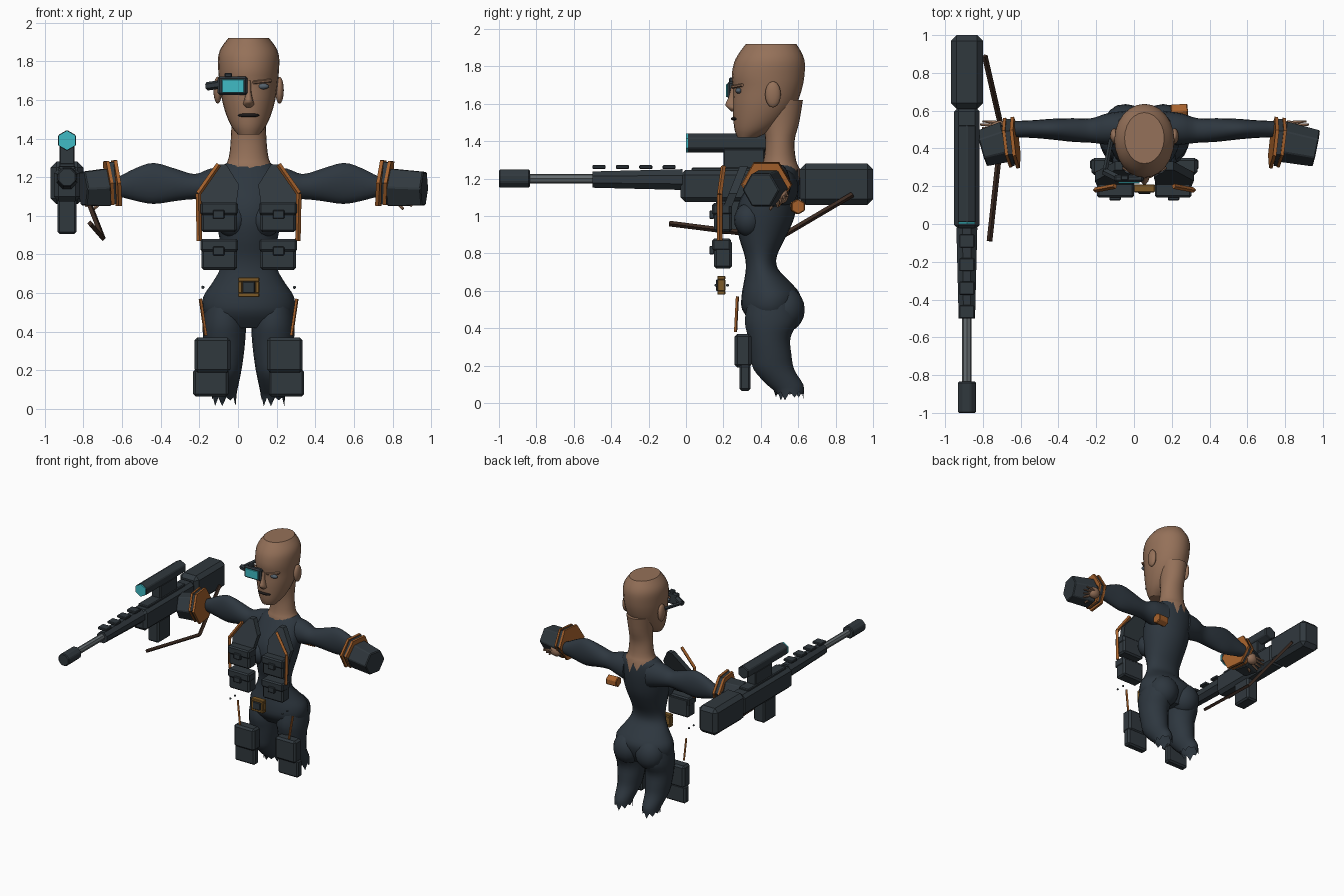
import bpy, bmesh, math
from mathutils import Vector

cube = bpy.data.objects.get("Cube")
if cube:
    bpy.data.objects.remove(cube)

CX = 0.055   # body centre line
GX = -0.885  # rifle centre line


def material(name, *rgb):
    m = bpy.data.materials.new(name)
    m.use_nodes = True
    m.diffuse_color = (*rgb, 1)
    m.node_tree.nodes["Principled BSDF"].inputs["Base Color"].default_value = (*rgb, 1)
    return m


SUIT = material("suit navy", .027, .038, .050)
GEAR = material("gear slate", .030, .040, .048)
SKIN = material("skin tan", .30, .165, .10)
ORANGE = material("strap orange", .38, .12, .025)
TEAL = material("lens teal", .05, .50, .56)
BRASS = material("buckle brass", .20, .10, .02)
BROWN = material("sling brown", .045, .024, .016)
STEEL = material("barrel steel", .13, .15, .16)
BLACK = material("lip black", .012, .010, .010)
EYE = material("eye grey", .09, .12, .15)


def finish(name, bm, mat, smooth=False, bevel=0):
    bmesh.ops.recalc_face_normals(bm, faces=bm.faces)
    for f in bm.faces:
        f.smooth = smooth and len(f.verts) < 5
    me = bpy.data.meshes.new(name)
    bm.to_mesh(me)
    bm.free()
    me.materials.append(mat)
    ob = bpy.data.objects.new(name, me)
    bpy.context.collection.objects.link(ob)
    if bevel:
        mod = ob.modifiers.new("chamfer", "BEVEL")
        mod.width, mod.segments = bevel, 1
    return ob


def spline(rings, steps=3):
    """Catmull-Rom interpolation between cross-sections."""
    out = []
    for i in range(len(rings) - 1):
        quad = zip(rings[max(i - 1, 0)], rings[i], rings[i + 1], rings[min(i + 2, len(rings) - 1)])
        quad = list(quad)
        for k in range(steps):
            t = k / steps
            out.append([b + .5 * t * (c - a + t * (2 * a - 5 * b + 4 * c - d + t * (3 * (b - c) + d - a)))
                        for a, b, c, d in quad])
    return out + [rings[-1]]


def loft(name, rings, mat, axis="z", n=24, jag=0):
    """Elliptic sections (position, a0, a1, b0, b1) skinned along an axis; jag frays the first one."""
    bm, loops = bmesh.new(), []
    for j, (t, a0, a1, b0, b1) in enumerate(spline(rings)):
        loop = []
        for i in range(n):
            ang = math.tau * i / n
            a = (a0 + a1 + (a1 - a0) * math.cos(ang)) / 2
            b = (b0 + b1 + (b1 - b0) * math.sin(ang)) / 2
            p = t - jag * (i % 2) * (1 + i % 3) / 2 if j == 0 else t
            loop.append(bm.verts.new((a, b, p) if axis == "z" else (p, a, b)))
        loops.append(loop)
    for lo, hi in zip(loops, loops[1:]):
        for i in range(n):
            bm.faces.new((lo[i - 1], lo[i], hi[i], hi[i - 1]))
    if not jag:
        bm.faces.new(loops[0])
    bm.faces.new(loops[-1])
    return finish(name, bm, mat, True)


def box(name, x0, x1, y0, y1, z0, z1, mat, bevel=.01):
    bm = bmesh.new()
    bmesh.ops.create_cube(bm, size=1)
    for v in bm.verts:
        v.co = ((x0 + x1) / 2 + v.co.x * (x1 - x0), (y0 + y1) / 2 + v.co.y * (y1 - y0),
                (z0 + z1) / 2 + v.co.z * (z1 - z0))
    return finish(name, bm, mat, False, bevel)


def rod(name, p, q, r, mat, n=6, r2=None, turn=0, bevel=0):
    p, q = Vector(p), Vector(q)
    bm = bmesh.new()
    bmesh.ops.create_cone(bm, cap_ends=True, segments=n, radius1=r, radius2=r if r2 is None else r2,
                          depth=(q - p).length)
    quat = (q - p).to_track_quat("Z", "Y")
    for v in bm.verts:
        c, s = math.cos(turn), math.sin(turn)
        v.co = (p + q) / 2 + quat @ Vector((v.co.x * c - v.co.y * s, v.co.x * s + v.co.y * c, v.co.z))
    return finish(name, bm, mat, False, bevel)


def ball(name, centre, radii, mat):
    bm = bmesh.new()
    bmesh.ops.create_uvsphere(bm, u_segments=16, v_segments=10, radius=1)
    for v in bm.verts:
        v.co = [c + r * k for c, r, k in zip(centre, radii, v.co)]
    return finish(name, bm, mat, True)


def body(name, rows, mat, cx=CX, **kw):
    return loft(name, [(z, cx - w, cx + w, y0, y1) for z, w, y0, y1 in rows], mat, **kw)


# Torso, neck and head
body("torso", [(.42, .18, .36, .56), (.5, .235, .30, .60), (.58, .235, .298, .61), (.65, .19, .31, .555),
               (.72, .15, .32, .49), (.79, .138, .313, .487), (.88, .15, .285, .53), (.98, .17, .268, .575),
               (1.08, .185, .285, .597), (1.17, .185, .34, .605), (1.24, .16, .39, .60),
               (1.28, .10, .42, .585)], SUIT)
body("neck", [(1.25, .128, .395, .61), (1.30, .103, .415, .588), (1.4, .092, .425, .58),
              (1.5, .09, .41, .605), (1.62, .10, .40, .625)], SKIN, jag=.06)
body("head", [(1.42, .055, .275, .38), (1.46, .087, .26, .46), (1.52, .115, .253, .53), (1.60, .138, .25, .59),
              (1.68, .15, .253, .62), (1.75, .157, .245, .633), (1.82, .158, .257, .635),
              (1.87, .142, .283, .62), (1.92, .105, .32, .59)], SKIN)
body("nose", [(1.56, .012, .24, .28), (1.575, .028, .225, .29), (1.595, .024, .208, .29),
              (1.64, .014, .228, .28), (1.70, .012, .242, .28)], SKIN, n=10)
ball("lips", (CX, .263, 1.52), (.056, .022, .011), BLACK)
for s, side in ((-1, "right"), (1, "left")):
    ball(side + "_ear", (CX + s * .16, .465, 1.65), (.022, .042, .07), SKIN)
    ball(side + "_eye", (CX + s * .07, .282, 1.67), (.036, .018, .016), EYE)
    rod(side + "_brow", (CX + s * .025, .248, 1.69), (CX + s * .115, .30, 1.70), .009, SKIN)

# Visor over the right eye
box("visor_frame", -.105, .05, .222, .26, 1.625, 1.72, GEAR)
box("visor_lens", -.083, .03, .214, .223, 1.637, 1.705, TEAL, .002)
box("visor_knob", -.07, -.03, .23, .26, 1.715, 1.74, GEAR, .005)
rod("visor_hinge", (-.09, .245, 1.68), (-.16, .28, 1.67), .022, GEAR)
rod("visor_arm", (-.155, .27, 1.67), (-.12, .45, 1.68), .015, GEAR)

for s, side in ((-1, "right_"), (1, "left_")):
    def X(d):
        return CX + s * d

    def sbox(name, d0, d1, *rest):
        return box(side + name, *sorted((X(d0), X(d1))), *rest)

    # Legs, hips and chest
    body(side + "leg", [(.06, .062, .48, .63), (.10, .068, .43, .628), (.18, .085, .36, .58),
                        (.26, .098, .343, .565), (.35, .108, .33, .56), (.44, .112, .312, .60),
                        (.54, .10, .33, .59)], SUIT, cx=X(.126), n=18, jag=.03)
    ball(side + "buttock", (X(.10), .53, .50), (.115, .105, .12), SUIT)
    ball(side + "breast", (X(.085), .335, .98), (.085, .078, .09), SUIT)

    # Arm and hand
    loft(side + "arm", [(X(d), *r) for d, *r in (
        (.10, .41, .60, 1.04, 1.26), (.2, .42, .585, 1.07, 1.245), (.28, .43, .56, 1.085, 1.217),
        (.38, .435, .56, 1.075, 1.245), (.49, .447, .557, 1.06, 1.275), (.58, .455, .55, 1.075, 1.25),
        (.68, .46, .545, 1.1, 1.2), (.75, .467, .54, 1.1, 1.18))], SUIT, axis="x", n=18)
    ball(side + "hand", (X(.765), .51, 1.11), (.05, .038, .045), SKIN)
    for i in range(4):
        rod(side + "finger", (X(.78), .488 + i * .016, 1.09 + i * .008),
            (X(.87 - .012 * abs(i - 2)), .49 + i * .018, 1.05 + i * .02), .012, SKIN, r2=.006)
    rod(side + "thumb", (X(.75), .48, 1.09), (X(.80), .45, 1.035), .014, SKIN, r2=.007)

    # Bracer bands and gauntlet
    for name, d, w, r, m in (("inner_band", .675, .018, .137, ORANGE), ("middle_band", .695, .03, .125, GEAR),
                             ("outer_band", .716, .016, .132, ORANGE)):
        rod(side + name, (X(d), .432, 1.17), (X(d + w), .43, 1.168), r, m, turn=math.radians(30))
    rod(side + "gauntlet", (X(.73), .437, 1.147), (X(.91 if s > 0 else .86), .40, 1.14), .112, GEAR,
        r2=.10, turn=math.radians(30), bevel=.006)

    # Chest pouches with flaps and clasps
    for level, z0, z1 in (("upper", .915, 1.07), ("lower", .72, .88)):
        sbox(level + "_pouch", .06, .245, .15, .245, z0, z1 - .01, GEAR, .012)
        sbox(level + "_flap", .055, .25, .14, .24, z1 - .065, z1, GEAR, .01)
        sbox(level + "_clasp", .125, .185, .125, .15, z1 - .085, z1 - .04, GEAR, .004)

    # Leaning shoulder plate with orange piping
    bm = bmesh.new()
    outline = ((.155, 1.265), (.115, 1.265), (.05, 1.16), (.065, 1.05), (.25, 1.05), (.262, 1.12))
    face = bm.faces.new([bm.verts.new((X(d), .20 + (z - 1.05) * .4, z)) for d, z in outline])
    ext = bmesh.ops.extrude_face_region(bm, geom=[face])
    for v in ext["geom"]:
        if isinstance(v, bmesh.types.BMVert):
            v.co.y += .045
    finish(side + "shoulder_plate", bm, GEAR)
    path = [(X(.155), .20, 1.265), (X(.26), .18, 1.115), (X(.255), .18, .87)]
    for p, q in zip(path, path[1:]):
        rod(side + "piping", p, q, .014, ORANGE, n=4)

    # Thigh pouch, strap and belt studs
    sbox("thigh_pouch", .095, .28, .26, .35, .19, .37, GEAR, .015)
    sbox("thigh_pocket", .105, .287, .285, .345, .065, .205, GEAR, .012)
    rod(side + "thigh_strap", (X(.25), .275, .57), (X(.222), .265, .38), .009, ORANGE, n=4)
    for y in (.16, .222):
        ball(side + "belt_stud", (X(.237), y, .63), (.008, .008, .008), GEAR)

# Belt buckle and back canister
for name, x0, x1, z0, z1 in (("top", 0, .11, .66, .68), ("base", 0, .11, .58, .60),
                             ("right", 0, .02, .60, .66), ("left", .09, .11, .60, .66)):
    box("buckle_" + name, x0, x1, .168, .21, z0, z1, BRASS, .003)
box("buckle_backing", .015, .095, .185, .205, .595, .665, BRASS, 0)
box("buckle_core", .022, .088, .16, .19, .60, .66, GEAR, .004)
rod("back_canister", (.195, .595, 1.05), (.285, .60, 1.05), .042, ORANGE, bevel=.005)

# Rifle
box("rifle_stock", GX - .085, GX + .085, .61, 1, 1.06, 1.28, GEAR, .03)
box("rifle_body", GX - .068, GX + .068, -.03, .62, 1.075, 1.245, GEAR, .025)
box("rifle_top_rail", GX - .045, GX + .045, .03, .52, 1.235, 1.26, GEAR, .006)
rod("rifle_handguard", (GX, -.02, 1.195), (GX, -.5, 1.195), .06, GEAR, n=8, r2=.047, turn=math.pi / 8)
for i in range(4):
    y = -.5 + i * .125
    box("rail_tooth", GX - .04, GX + .04, y, y + .07, 1.252, 1.272, GEAR, .004)
rod("rifle_barrel", (GX, -.49, 1.2), (GX, -.85, 1.2), .026, STEEL, n=8)
rod("rifle_muzzle", (GX, -.835, 1.2), (GX, -1, 1.2), .052, GEAR, n=8, turn=math.pi / 8, bevel=.006)
box("rifle_magazine", GX - .05, GX + .05, .16, .32, .905, 1.09, GEAR, .012)
box("scope_mount", GX - .04, GX + .04, .2, .42, 1.24, 1.36, GEAR, .006)
rod("scope_tube", (GX, .525, 1.39), (GX, .006, 1.39), .054, GEAR, bevel=.006)
rod("scope_lens", (GX, .01, 1.39), (GX, 0, 1.39), .051, TEAL)

# Sling hanging under the rifle
sling = [(-.79, .89, 1.115), (-.70, .50, .885), (-.765, -.09, .96)]
for p, q in zip(sling, sling[1:]):
    rod("sling", p, q, .015, BROWN, n=4)
